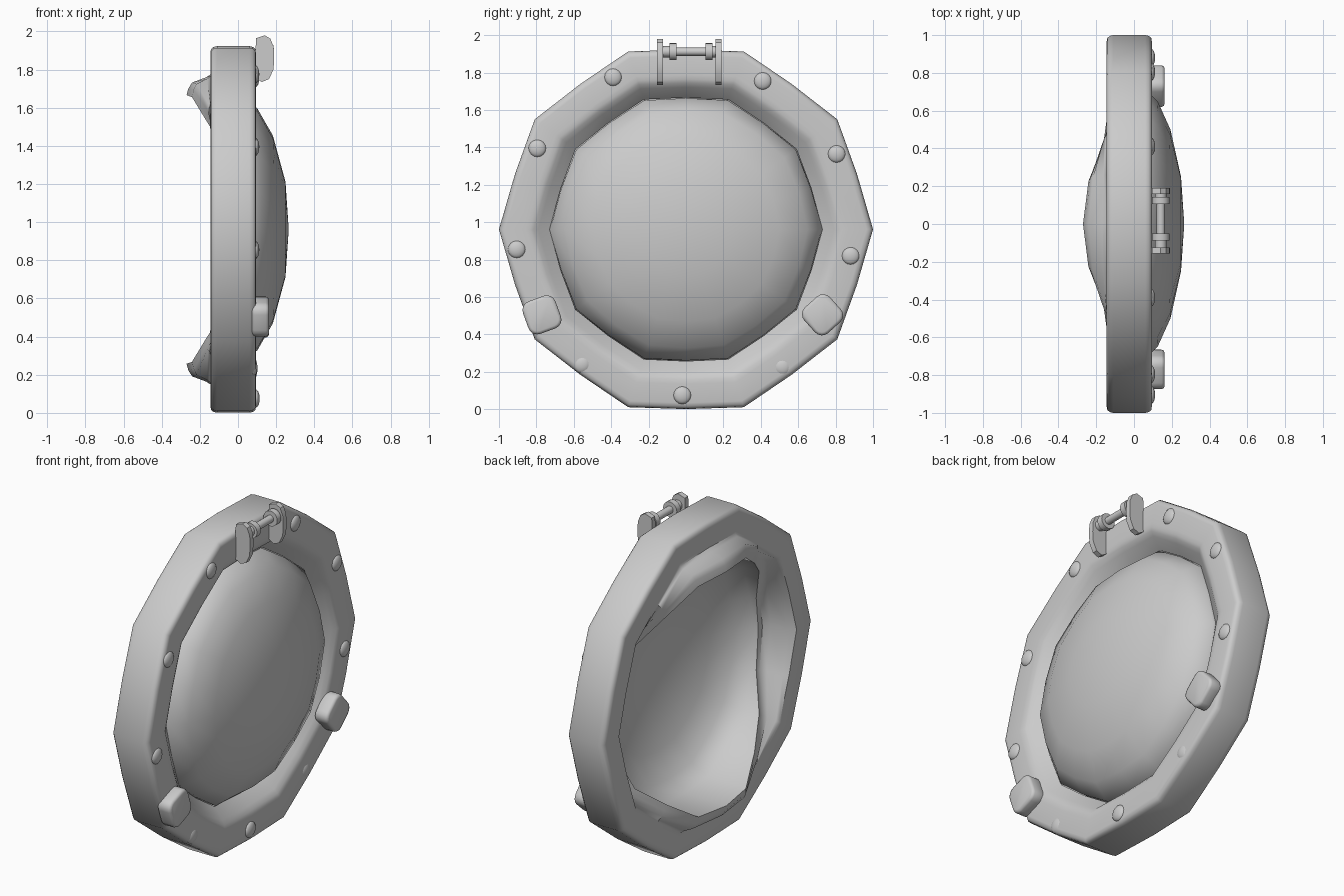
import bpy, bmesh, math
from mathutils import Matrix, Vector

if "Cube" in bpy.data.objects:
    bpy.data.objects.remove(bpy.data.objects["Cube"])

ZC = 0.962     # height of the window centre
SEG = 20       # two segments per side of the ten-sided frame


def finish(name, bm, angle=32):
    bmesh.ops.recalc_face_normals(bm, faces=bm.faces)
    me = bpy.data.meshes.new(name)
    bm.to_mesh(me)
    bm.free()
    ob = bpy.data.objects.new(name, me)
    bpy.context.collection.objects.link(ob)
    bpy.ops.object.select_all(action='DESELECT')
    ob.select_set(True)
    bpy.context.view_layer.objects.active = ob
    bpy.ops.object.shade_smooth_by_angle(angle=math.radians(angle))
    return ob


def ring(bm, radius, x, saddle=0.0, roundness=0.0):
    """Ten-sided ring around the x axis; saddle pushes top and bottom backwards."""
    verts = []
    for i in range(SEG):
        t = 2 * math.pi * i / SEG
        flat = 0.961 if i % 2 else 1.0
        r = radius * (flat + (1 - flat) * roundness)
        verts.append(bm.verts.new((x + saddle * math.cos(2 * t),
                                   r * math.cos(t), ZC + r * math.sin(t))))
    return verts


def bridge(bm, a, b):
    for i in range(SEG):
        j = (i + 1) % SEG
        bm.faces.new((a[i], a[j], b[j], b[i]))


# Frame: saddle-edged back lip, outer wall, front face and sloped inner wall
bm = bmesh.new()
profile = [(0.73, -0.12, 0.15, 0.1), (0.77, -0.115, 0.145), (0.802, -0.122, 0.118),
           (0.83, -0.138, 0.03), (0.845, -0.145, 0), (0.87, -0.145, 0),
           (0.965, -0.145, 0), (0.985, -0.141, 0), (0.996, -0.128, 0),
           (1.0, -0.11, 0), (1.0, 0.06, 0), (0.996, 0.078, 0), (0.985, 0.091, 0),
           (0.965, 0.095, 0), (0.86, 0.095, 0), (0.835, 0.094, 0),
           (0.815, 0.086, 0), (0.79, 0.068, 0), (0.73, 0.015, 0.015, 0.1)]
rings = [ring(bm, *p) for p in profile]
for a, b in zip(rings, rings[1:]):
    bridge(bm, a, b)
finish("window_frame", bm, 40)

# Domed glass, running back to the saddle edge
bm = bmesh.new()
profile = [(0.73, -0.12, 0.15, 0.1), (0.725, 0.025, 0.02, 0.15), (0.65, 0.113, 0.012, 0.4),
           (0.5, 0.188, 0.005, 0.6), (0.25, 0.249, 0, 1)]
rings = [ring(bm, *p) for p in profile]
for a, b in zip(rings, rings[1:]):
    bridge(bm, a, b)
tip = bm.verts.new((0.266, 0, ZC))
for i in range(SEG):
    bm.faces.new((rings[-1][i], rings[-1][(i + 1) % SEG], tip))
finish("domed_glass", bm, 60)

# Rivets; the two lower side ones sit deeper
for n, (y, z, x) in enumerate([(-.39, 1.775, .09), (.41, 1.755, .09), (-.795, 1.395, .09),
                               (.805, 1.365, .09), (-.905, .855, .09), (.88, .82, .09),
                               (-.555, .24, .08), (.515, .225, .08), (-.02, .075, .092)]):
    bm = bmesh.new()
    bmesh.ops.create_uvsphere(bm, u_segments=16, v_segments=8, radius=1)
    m = Matrix.Translation((x, y, z)) @ Matrix.Diagonal((0.022, 0.048, 0.048, 1))
    bm.transform(m @ Matrix.Rotation(math.pi / 2, 4, 'Y'))
    finish(f"rivet_{n + 1}", bm, 60)

# Rounded clasps
for name, y, turn in (("clasp_left", -0.77, 20), ("clasp_right", 0.73, 42)):
    bm = bmesh.new()
    bmesh.ops.create_cube(bm, size=1)
    bm.transform(Matrix.Translation((0.117, y, 0.505))
                 @ Matrix.Rotation(math.radians(turn), 4, 'X')
                 @ Matrix.Diagonal((0.09, 0.185, 0.185, 1)))
    corners = [e for e in bm.edges
               if abs(e.verts[0].co.x - e.verts[1].co.x) > 0.05]
    bmesh.ops.bevel(bm, geom=corners, offset=0.05, segments=4, profile=0.5,
                    affect='EDGES')
    rims = [e for e in bm.edges if abs(e.verts[0].co.x - e.verts[1].co.x) < 0.01]
    bmesh.ops.bevel(bm, geom=rims, offset=0.016, segments=2, profile=0.5,
                    affect='EDGES')
    finish(name, bm, 50)

# Hinge plates
outline = [(.095, 1.965), (.14, 1.98), (.17, 1.962), (.187, 1.92), (.19, 1.86),
           (.186, 1.80), (.162, 1.75), (.125, 1.735), (.085, 1.76)]
for name, y in (("hinge_plate_left", -0.14), ("hinge_plate_right", 0.175)):
    bm = bmesh.new()
    face = bm.faces.new([bm.verts.new((x, y - 0.016, z)) for x, z in outline])
    out = bmesh.ops.extrude_face_region(bm, geom=[face])
    bmesh.ops.translate(bm, vec=Vector((0, 0.032, 0)),
                        verts=[v for v in out['geom'] if isinstance(v, bmesh.types.BMVert)])
    finish(name, bm)


# Hinge pin and collars
def cylinder(name, y0, y1, radius):
    bm = bmesh.new()
    bmesh.ops.create_cone(bm, cap_ends=True, segments=16, radius1=radius,
                          radius2=radius, depth=y1 - y0)
    bm.transform(Matrix.Translation((0.142, (y0 + y1) / 2, 1.912))
                 @ Matrix.Rotation(math.pi / 2, 4, 'X'))
    finish(name, bm)


cylinder("hinge_pin", -0.07, 0.125, 0.022)
cylinder("hinge_collar_left", -0.087, -0.05, 0.046)
cylinder("hinge_collar_right", 0.105, 0.143, 0.046)
cylinder("hinge_sleeve_left", -0.13, -0.08, 0.03)
cylinder("hinge_sleeve_right", 0.14, 0.165, 0.03)
